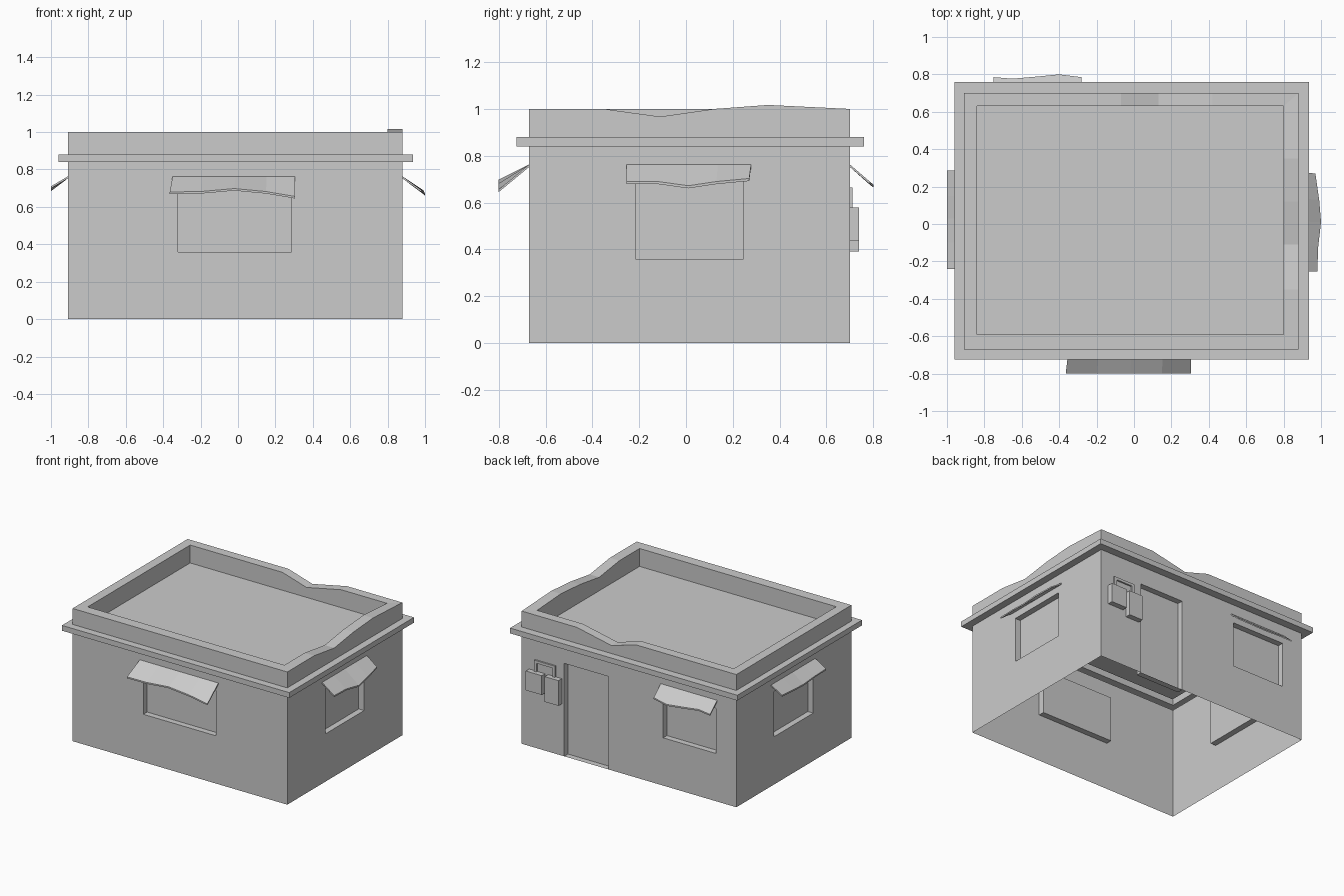
import bpy, bmesh
from mathutils import Vector

cube = bpy.data.objects.get("Cube")
if cube:
    bpy.data.objects.remove(cube)

plaster = bpy.data.materials.new("grey_plaster")
plaster.use_nodes = True
GREY = (0.6, 0.6, 0.6, 1)
plaster.diffuse_color = GREY
plaster.node_tree.nodes["Principled BSDF"].inputs["Base Color"].default_value = GREY


def finish(bm, name):
    bmesh.ops.recalc_face_normals(bm, faces=bm.faces)
    mesh = bpy.data.meshes.new(name)
    bm.to_mesh(mesh)
    bm.free()
    mesh.materials.append(plaster)
    obj = bpy.data.objects.new(name, mesh)
    bpy.context.scene.collection.objects.link(obj)
    return obj


def cut(bm, pick, axis, value):
    """Slice only the faces accepted by pick, across one axis."""
    faces = [f for f in bm.faces if pick(f)]
    geom = set(faces)
    for f in faces:
        geom.update(f.edges)
        geom.update(f.verts)
    point, normal = Vector(), Vector()
    point[axis], normal[axis] = value, 1
    bmesh.ops.bisect_plane(bm, geom=list(geom), dist=1e-5, plane_co=point, plane_no=normal)


# Building shell: wall, cornice, parapet and sunken roof as stacked rectangles
BODY = (-0.91, 0.88, -0.67, 0.70)
CORNICE = (-0.96, 0.935, -0.725, 0.76)
INNER = (-0.84, 0.80, -0.59, 0.63)
TOP, ROOF, BAND_LOW, BAND_HIGH = 1.0, 0.865, 0.84, 0.88

bm = bmesh.new()
rings = []
for (x0, x1, y0, y1), z in [(BODY, 0), (BODY, BAND_LOW), (CORNICE, BAND_LOW), (CORNICE, BAND_HIGH),
                            (BODY, BAND_HIGH), (BODY, TOP), (INNER, TOP), (INNER, ROOF)]:
    rings.append([bm.verts.new((x, y, z)) for x, y in ((x0, y0), (x1, y0), (x1, y1), (x0, y1))])
for low, high in zip(rings, rings[1:]):
    for i in range(4):
        j = (i + 1) % 4
        bm.faces.new((low[i], low[j], high[j], high[i]))
bm.faces.new(rings[-1])
bm.normal_update()


# Window and door recesses
def recess(axis, wall, a, b, bottom, top, depth=0.045):
    along = 1 - axis

    def on_wall(f):
        return all(abs(v.co[axis] - wall) < 1e-4 and v.co.z < BAND_LOW + 1e-4 for v in f.verts)

    for value in (a, b):
        cut(bm, on_wall, along, value)
    for value in (bottom, top):
        if value > 0:
            cut(bm, on_wall, 2, value)
    hole = [f for f in bm.faces if on_wall(f)
            and a < f.calc_center_median()[along] < b
            and bottom < f.calc_center_median().z < top]
    new = bmesh.ops.extrude_face_region(bm, geom=hole)["geom"]
    bmesh.ops.delete(bm, geom=[f for f in hole if f.is_valid], context="FACES_ONLY")
    shift = Vector()
    shift[axis] = -depth if wall > 0 else depth
    bmesh.ops.translate(bm, vec=shift, verts=[v for v in new if isinstance(v, bmesh.types.BMVert)])


SILL, LINTEL = 0.36, 0.70
recess(1, BODY[2], -0.32, 0.285, SILL, LINTEL)
recess(0, BODY[1], -0.215, 0.245, SILL, LINTEL)
recess(0, BODY[0], -0.215, 0.25, SILL, LINTEL)
recess(1, BODY[3], -0.74, -0.30, SILL, LINTEL)
recess(1, BODY[3], 0.157, 0.525, 0, LINTEL)


# Worn, wavy stretches of the parapet
def wave(axis, limit, heights):
    def on_parapet(f):
        c = f.calc_center_median()
        return c[axis] > limit and c.z > 0.9

    along = 1 - axis
    for value in heights:
        cut(bm, on_parapet, along, value)
    for v in bm.verts:
        if v.co.z > TOP - 1e-4 and v.co[axis] > limit:
            for value, height in heights.items():
                if abs(v.co[along] - value) < 1e-4:
                    v.co.z = height


wave(1, 0.62, {-0.07: 1.0, 0.13: 0.94, 0.42: 1.0})
wave(0, 0.79, {-0.35: 1.0, -0.11: 0.967, 0.12: 1.0, 0.35: 1.017})
finish(bm, "building_shell")


# Sagging awnings: a straight edge on the wall and a wavy outer edge
def awning(name, axis, wall, start, end, outer, top=0.763, thick=0.011):
    bm = bmesh.new()
    rows = []
    first, last = outer[0][0], outer[-1][0]
    for along, out, z in outer:
        t = (along - first) / (last - first)
        pair = []
        for u, w, h in ((start + t * (end - start), wall, top), (along, out, z)):
            co = (w, u, h) if axis == 0 else (u, w, h)
            pair.append(bm.verts.new(co))
        rows.append(pair)
    for p, q in zip(rows, rows[1:]):
        bm.faces.new((p[0], p[1], q[1], q[0]))
    top_faces = list(bm.faces)
    new = bmesh.ops.extrude_face_region(bm, geom=top_faces, use_keep_orig=True)["geom"]
    bmesh.ops.translate(bm, vec=(0, 0, -thick), verts=[v for v in new if isinstance(v, bmesh.types.BMVert)])
    finish(bm, name)


awning("front_awning", 1, BODY[2], -0.35, 0.305,
       [(-0.365, -0.80, 0.68), (-0.20, -0.80, 0.682), (-0.02, -0.80, 0.698),
        (0.15, -0.80, 0.682), (0.305, -0.80, 0.656)])
awning("left_awning", 0, BODY[1], -0.255, 0.278,
       [(-0.255, 0.98, 0.69), (-0.12, 0.985, 0.69), (0.01, 1.0, 0.672),
        (0.13, 0.99, 0.69), (0.27, 0.97, 0.703)])
awning("right_awning", 0, BODY[0], -0.24, 0.285,
       [(-0.24, -1.0, 0.71), (-0.10, -1.0, 0.705), (0.03, -1.0, 0.695),
        (0.15, -1.0, 0.70), (0.285, -1.0, 0.71)])
awning("back_awning", 1, BODY[3], -0.75, -0.28,
       [(-0.75, 0.785, 0.69), (-0.65, 0.777, 0.697), (-0.52, 0.788, 0.685),
        (-0.40, 0.80, 0.677), (-0.28, 0.785, 0.69)])


# Meter boxes and the flat conduit joining them beside the back door
def box(name, x0, x1, z0, z1, depth):
    bm = bmesh.new()
    bmesh.ops.create_cube(bm, size=1)
    y = BODY[3]
    for v in bm.verts:
        v.co = (x1 if v.co.x > 0 else x0, y + depth if v.co.y > 0 else y, z1 if v.co.z > 0 else z0)
    finish(bm, name)


box("large_meter_box", 0.685, 0.818, 0.435, 0.58, 0.04)
box("tall_meter_box", 0.545, 0.66, 0.39, 0.58, 0.04)
box("conduit_left", 0.75, 0.77, 0.58, 0.645, 0.012)
box("conduit_right", 0.595, 0.615, 0.58, 0.645, 0.012)
box("conduit_top", 0.595, 0.77, 0.645, 0.665, 0.012)
